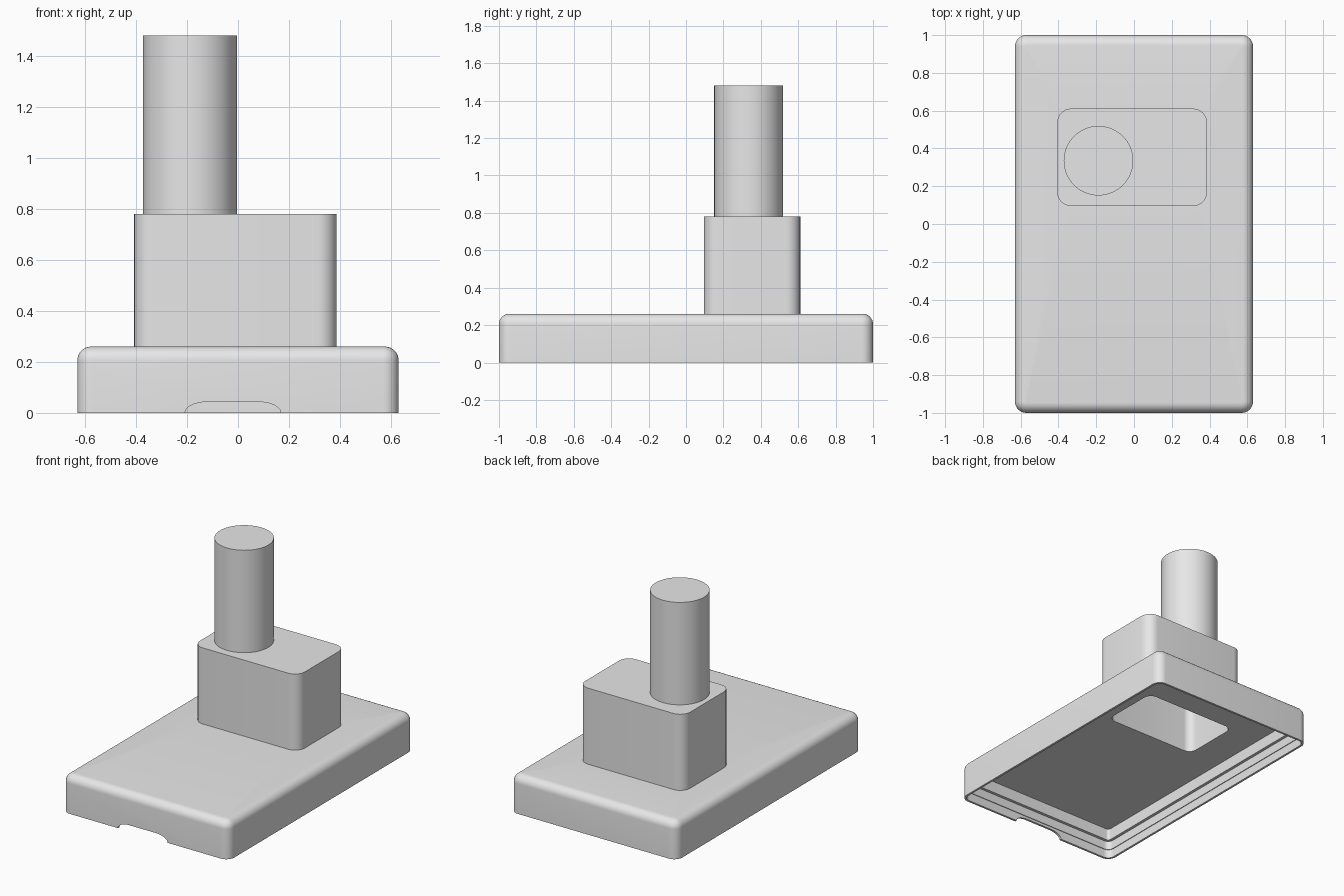
import bpy, bmesh, math

cube = bpy.data.objects.get("Cube")
if cube:
    bpy.data.objects.remove(cube, do_unlink=True)

grey = bpy.data.materials.new("plain grey")
grey.use_nodes = True
grey.diffuse_color = (0.8, 0.8, 0.8, 1)
grey.node_tree.nodes["Principled BSDF"].inputs["Base Color"].default_value = (0.8, 0.8, 0.8, 1)


def rounded_ring(bm, cx, cy, hx, hy, r, z, steps=8):
    """Ring of vertices along a rounded rectangle."""
    ring = []
    for k, (sx, sy) in enumerate([(1, 1), (-1, 1), (-1, -1), (1, -1)]):
        for i in range(steps + 1):
            a = math.radians(90) * (k + i / steps)
            ring.append(bm.verts.new((cx + sx * (hx - r) + r * math.cos(a),
                                      cy + sy * (hy - r) + r * math.sin(a), z)))
    return ring


def bridge(bm, a, b):
    for i in range(len(a)):
        j = (i + 1) % len(a)
        bm.faces.new((a[i], a[j], b[j], b[i]))


def make_object(name, bm):
    bmesh.ops.recalc_face_normals(bm, faces=bm.faces)
    mesh = bpy.data.meshes.new(name)
    bm.to_mesh(mesh)
    bm.free()
    mesh.materials.append(grey)
    obj = bpy.data.objects.new(name, mesh)
    bpy.context.collection.objects.link(obj)
    return obj


def activate(obj):
    bpy.ops.object.select_all(action='DESELECT')
    obj.select_set(True)
    bpy.context.view_layer.objects.active = obj


def smooth(obj):
    activate(obj)
    bpy.ops.object.shade_smooth_by_angle(angle=math.radians(30))


HX, HY, HEIGHT, FILLET = 0.63, 1.0, 0.26, 0.055
TOWER = dict(cx=-0.01, cy=0.353)
TX, TY, TR, WALL = 0.397, 0.258, 0.075, 0.05


def base_ring(bm, inset, z):
    return rounded_ring(bm, 0, 0, HX - inset, HY - inset, max(0.06 - inset, 0.004), z)


def tower_ring(bm, inset, z):
    return rounded_ring(bm, **TOWER, hx=TX - inset, hy=TY - inset, r=TR - inset * 0.4, z=z)


# Base: hollow tray with rounded top edge, opening under the tower, stepped inner wall
bm = bmesh.new()
rings = [base_ring(bm, 0, 0)]
for i in range(9):
    a = math.radians(90) * i / 8
    rings.append(base_ring(bm, FILLET * (1 - math.cos(a)),
                           HEIGHT - FILLET * (1 - math.sin(a))))
rings += [tower_ring(bm, WALL, HEIGHT), tower_ring(bm, WALL, 0.2)]
for inset, z in [(0.04, 0.2), (0.04, 0.12), (0.02, 0.12), (0.02, 0.06), (0.015, 0.06), (0.015, 0)]:
    rings.append(base_ring(bm, inset, z))
for a, b in zip(rings, rings[1:] + rings[:1]):
    bridge(bm, a, b)
base = make_object("base_shell", bm)

# Rounded notch in the lower front edge
bm = bmesh.new()
outline = [(-0.21, -0.02), (0.17, -0.02)]
for side in (1, -1):
    arc = [(-0.02 + side * (0.1 + 0.088 * math.sin(t)), 0.043 - 0.043 * (1 - math.cos(t)))
           for t in [math.radians(90) * i / 8 for i in range(9)]]
    outline += arc[::-1] if side > 0 else arc
front = [bm.verts.new((x, -1.1, z)) for x, z in outline]
back = [bm.verts.new((x, -0.9, z)) for x, z in outline]
bridge(bm, front, back)
bm.faces.new(front)
bm.faces.new(back)
cutter = make_object("notch_cutter", bm)
cutter.hide_render = True
cut = base.modifiers.new("front notch", 'BOOLEAN')
cut.operation = 'DIFFERENCE'
cut.solver = 'EXACT'
cut.object = cutter
activate(base)
bpy.ops.object.modifier_apply(modifier=cut.name)
bpy.data.objects.remove(cutter, do_unlink=True)
smooth(base)

# Tower: hollow rounded block, open to the tray below
bm = bmesh.new()
rings = [tower_ring(bm, 0, 0.78), tower_ring(bm, 0, HEIGHT),
         tower_ring(bm, WALL, HEIGHT), tower_ring(bm, WALL, 0.73)]
for a, b in zip(rings, rings[1:]):
    bridge(bm, a, b)
bm.faces.new(rings[0])
bm.faces.new(rings[-1])
smooth(make_object("tower", bm))

# Stem: upright cylinder on one end of the tower
bpy.ops.mesh.primitive_cylinder_add(vertices=64, radius=0.184, depth=0.7,
                                    location=(-0.188, 0.335, 1.13))
stem = bpy.context.object
stem.name = "stem"
stem.data.materials.append(grey)
smooth(stem)
